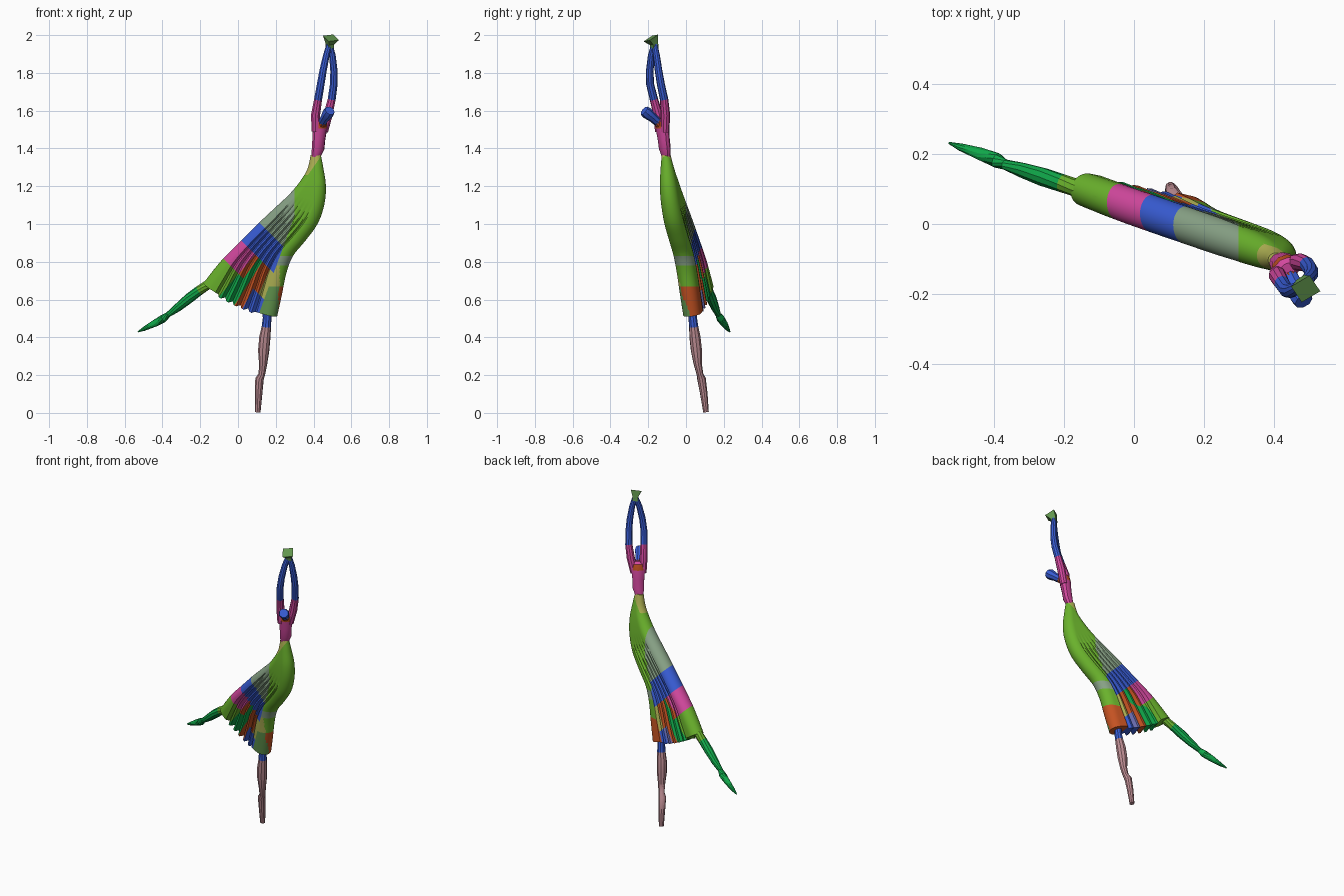
import bpy, bmesh, math
from mathutils import Vector

cube = bpy.data.objects.get("Cube")
if cube:
    bpy.data.objects.remove(cube, do_unlink=True)

COLOURS = {
    "lime": (106, 178, 44), "sage": (136, 162, 134), "blue": (56, 92, 212),
    "magenta": (210, 72, 158), "emerald": (16, 168, 74), "orange": (196, 82, 34),
    "periwinkle": (108, 110, 178), "rose": (188, 140, 146), "moss": (98, 150, 78),
    "straw": (176, 178, 84)}
NAMES = list(COLOURS)
MATS = []
for name, rgb in COLOURS.items():
    lin = [((c / 255 + 0.055) / 1.055) ** 2.4 for c in rgb] + [1.0]
    m = bpy.data.materials.new(name)
    m.use_nodes = True
    m.diffuse_color = lin
    m.node_tree.nodes["Principled BSDF"].inputs["Base Color"].default_value = lin
    MATS.append(m)
parts = []


def finish(name, bm):
    bmesh.ops.recalc_face_normals(bm, faces=bm.faces)
    me = bpy.data.meshes.new(name)
    bm.to_mesh(me)
    bm.free()
    for m in MATS:
        me.materials.append(m)
    ob = bpy.data.objects.new(name, me)
    bpy.context.collection.objects.link(ob)
    parts.append(ob)


def loft(rings, colours=None):
    """Skin closed rings and cap both ends; colours name one colour per gap."""
    bm = bmesh.new()
    rows = [[bm.verts.new(p) for p in r] for r in rings]
    n = len(rows[0])
    for k in range(len(rows) - 1):
        for i in range(n):
            j = (i + 1) % n
            f = bm.faces.new((rows[k][i], rows[k][j], rows[k + 1][j], rows[k + 1][i]))
            if colours:
                f.material_index = NAMES.index(colours[k])
    for row, k in ((rows[0], 0), (rows[-1], -1)):
        f = bm.faces.new(row)
        if colours:
            f.material_index = NAMES.index(colours[k])
    return bm


def on_plane(x, z):
    """The whole pose lies on one leaning plane."""
    return Vector((x, -0.105 - 0.26 * (x - 0.41) - 0.086 * (z - 1.365), z))


NORMAL = Vector((0.26, 1, 0.086)).normalized()


def tube(name, path, colours, sides=10, side=Vector((0.83, 0.56, 0)), flat=1.0):
    """Round limb along (point, radius) pairs; flat scales it across the side axis."""
    rings = []
    for k, (p, r) in enumerate(path):
        tan = (path[min(k + 1, len(path) - 1)][0] - path[max(k - 1, 0)][0]).normalized()
        a = (side - tan * side.dot(tan)).normalized()
        b = tan.cross(a)
        rings.append([p + r * (a * math.cos(q) + b * flat * math.sin(q))
                      for q in [2 * math.pi * (i + 0.5) / sides for i in range(sides)]])
    finish(name, loft(rings, colours))


# ---- dress: sections from the right edge (x, z) to the left edge (x, z), half thickness
SECTIONS = [
    (0.437, 1.37, 0.385, 1.365, 0.022), (0.450, 1.30, 0.368, 1.29, 0.034),
    (0.464, 1.20, 0.325, 1.22, 0.045), (0.455, 1.10, 0.270, 1.155, 0.050),
    (0.420, 1.00, 0.190, 1.08, 0.052), (0.355, 0.91, 0.105, 1.00, 0.052),
    (0.290, 0.83, 0.010, 0.905, 0.052), (0.255, 0.74, -0.075, 0.82, 0.051),
    (0.230, 0.62, -0.130, 0.755, 0.050), (0.206, 0.51, -0.180, 0.69, 0.048)]


def spline(v):
    k = min(int(v), len(SECTIONS) - 2)
    f = v - k
    a, b, c, d = (SECTIONS[max(0, min(k + o, len(SECTIONS) - 1))] for o in (-1, 0, 1, 2))
    return [0.5 * (2 * q + (r - p) * f + (2 * p - 5 * q + 4 * r - s) * f * f
                   + (3 * q - p - 3 * r + s) * f ** 3) for p, q, r, s in zip(a, b, c, d)]


PLEATS, STEPS, ROWS = 5, 44, 5


def dress_ring(v):
    rx, rz, lx, lz, h = spline(v)
    w = min(1, max(0, (v - 3) / 3.5))
    width = math.hypot(rx - lx, rz - lz)
    radius = min(h * 1.05, width / 2)
    front, back = [], []
    for i in range(STEPS + 1):
        t = (1 - math.cos(math.pi * i / STEPS)) / 2
        end = min(1, min(t, 1 - t) * width / radius)
        off = h * math.sqrt(max(0, 1 - (1 - end) ** 2))
        u = (t - 0.25) / 0.53
        wave = 0
        if 0 < u < 1:
            wave = abs(math.sin(PLEATS * math.pi * u))
            off *= 1 - w * (0.62 - 0.55 * wave)
        drop = w * max(0, v - 7) / 2 * (0.02 * 4 * t * (1 - t) + 0.014 * wave)
        p = on_plane(rx + (lx - rx) * t - drop * 0.4, rz + (lz - rz) * t - drop)
        front.append(p - NORMAL * off)
        back.append(p + NORMAL * off)
    return front + back[-2:0:-1]


bm = loft([dress_ring(k / ROWS) for k in range((len(SECTIONS) - 1) * ROWS + 1)])

# Clean cuts where the colours of the dress meet
APEX = (0.32, 1.10)
FAN = [-20 - 4.2 * i for i in range(PLEATS + 1)]
cuts = [((s, 0, 0), (1, 0, 1)) for s in (1.12, 0.93, 0.74)]
cuts += [((0, 0, z), (0, 0, 1)) for z in (0.83, 0.78, 0.67)]
cuts += [((0.3, 0, 0), (1, 0, 0)), ((0.44, 0, 1.36), (-1.45, 0, 1))]
cuts += [((APEX[0], 0, APEX[1]), (math.cos(math.radians(a)), 0, math.sin(math.radians(a))))
         for a in FAN]
for co, no in cuts:
    bmesh.ops.bisect_plane(bm, geom=bm.verts[:] + bm.edges[:] + bm.faces[:],
                           plane_co=co, plane_no=no, dist=1e-5)


def dress_colour(c):
    x, y, z = c
    s = x + z
    rear = y > on_plane(x, z).y
    angle = math.degrees(math.atan2(x - APEX[0], APEX[1] - z))
    if z > 1.36 + 1.45 * (x - 0.44) and z > 1.26:
        return "straw"
    if x > 0.3 or (z < APEX[1] and angle > FAN[0]):
        if z > 0.83:
            return "lime"
        if z > 0.78:
            return "sage"
        if z > 0.67:
            return "lime" if rear or x > 0.22 else "straw"
        return "orange" if rear or x > 0.215 else "moss"
    if s > 1.12:
        return "sage"
    if s > 0.93:
        return "blue"
    if angle < FAN[-1] or z >= APEX[1]:
        return "magenta" if s > 0.74 else "lime"
    k = min(PLEATS - 1, int((FAN[0] - angle) / 4.2))
    if s > 0.74:
        return ("straw", "orange", "orange", "emerald", "orange")[k]
    return ("blue", "periwinkle" if rear else "blue", "orange", "emerald", "emerald")[k]


for f in bm.faces:
    f.material_index = NAMES.index(dress_colour(f.calc_center_median()))
finish("dress", bm)


# ---- legs
def leg(name, pts, colours):
    tube(name, [(on_plane(x, z) + NORMAL * d, r) for x, z, r, d in pts], colours,
         side=Vector((1, -0.26, 0.6)))


leg("standing_leg",
    [(0.152, 0.56, 0.022, 0), (0.154, 0.50, 0.023, 0), (0.150, 0.455, 0.025, 0),
     (0.142, 0.40, 0.030, 0), (0.136, 0.33, 0.030, 0), (0.133, 0.26, 0.022, 0),
     (0.125, 0.205, 0.018, 0.005), (0.112, 0.18, 0.023, 0.008), (0.106, 0.10, 0.020, 0.012),
     (0.101, 0.003, 0.015, 0.014)],
    ["blue"] * 2 + ["rose"] * 7)
leg("raised_leg",
    [(-0.10, 0.72, 0.024, 0), (-0.165, 0.675, 0.026, 0), (-0.205, 0.648, 0.026, 0),
     (-0.26, 0.606, 0.027, 0), (-0.32, 0.557, 0.022, 0), (-0.37, 0.52, 0.015, 0),
     (-0.395, 0.50, 0.022, 0.004), (-0.44, 0.475, 0.019, 0.008), (-0.50, 0.444, 0.011, 0.01),
     (-0.533, 0.428, 0.003, 0.012)],
    ["lime"] * 2 + ["emerald"] * 7)

# ---- upper body
V = Vector
tube("torso", [(V((0.411, -0.105, 1.355)), 0.026), (V((0.424, -0.112, 1.40)), 0.036),
               (V((0.428, -0.118, 1.45)), 0.037), (V((0.433, -0.124, 1.51)), 0.043),
               (V((0.437, -0.130, 1.545)), 0.040), (V((0.440, -0.132, 1.56)), 0.024)],
     ["magenta"] * 3 + ["orange", "magenta"], flat=0.8)

# ---- arms meeting overhead
ARM_R = (0.024, 0.025, 0.022, 0.021, 0.020, 0.018, 0.015)
ARMS = {
    "right_arm": ((0.412, -0.140, 1.49), (0.411, -0.148, 1.58), (0.424, -0.170, 1.66),
                  (0.438, -0.190, 1.74), (0.450, -0.192, 1.81), (0.467, -0.184, 1.89),
                  (0.483, -0.170, 1.95)),
    "left_arm": ((0.454, -0.112, 1.49), (0.477, -0.109, 1.58), (0.496, -0.116, 1.66),
                 (0.507, -0.133, 1.74), (0.508, -0.145, 1.81), (0.500, -0.156, 1.89),
                 (0.487, -0.166, 1.95))}
for name, pts in ARMS.items():
    tube(name, [(V(p), r) for p, r in zip(pts, ARM_R)], ["magenta"] * 2 + ["blue"] * 4)
tube("hands", [(V((0.485, -0.166, 1.93)), 0.022), (V((0.486, -0.170, 1.955)), 0.024),
               (V((0.492, -0.186, 1.985)), 0.044)], ["moss"] * 2, sides=4)

# ---- neck and head, thrown forward
tube("neck", [(V((0.437, -0.130, 1.52)), 0.026), (V((0.452, -0.158, 1.548)), 0.022)], ["orange"])
tube("head", [(V((0.445, -0.145, 1.536)), 0.023), (V((0.463, -0.180, 1.566)), 0.025),
              (V((0.478, -0.207, 1.588)), 0.032), (V((0.486, -0.222, 1.600)), 0.027)],
     ["blue"] * 3, sides=8)

# ---- smooth shading with crisp pleats
bpy.ops.object.select_all(action="DESELECT")
for ob in parts:
    ob.select_set(True)
bpy.context.view_layer.objects.active = parts[0]
bpy.ops.object.shade_smooth_by_angle(angle=math.radians(35))
